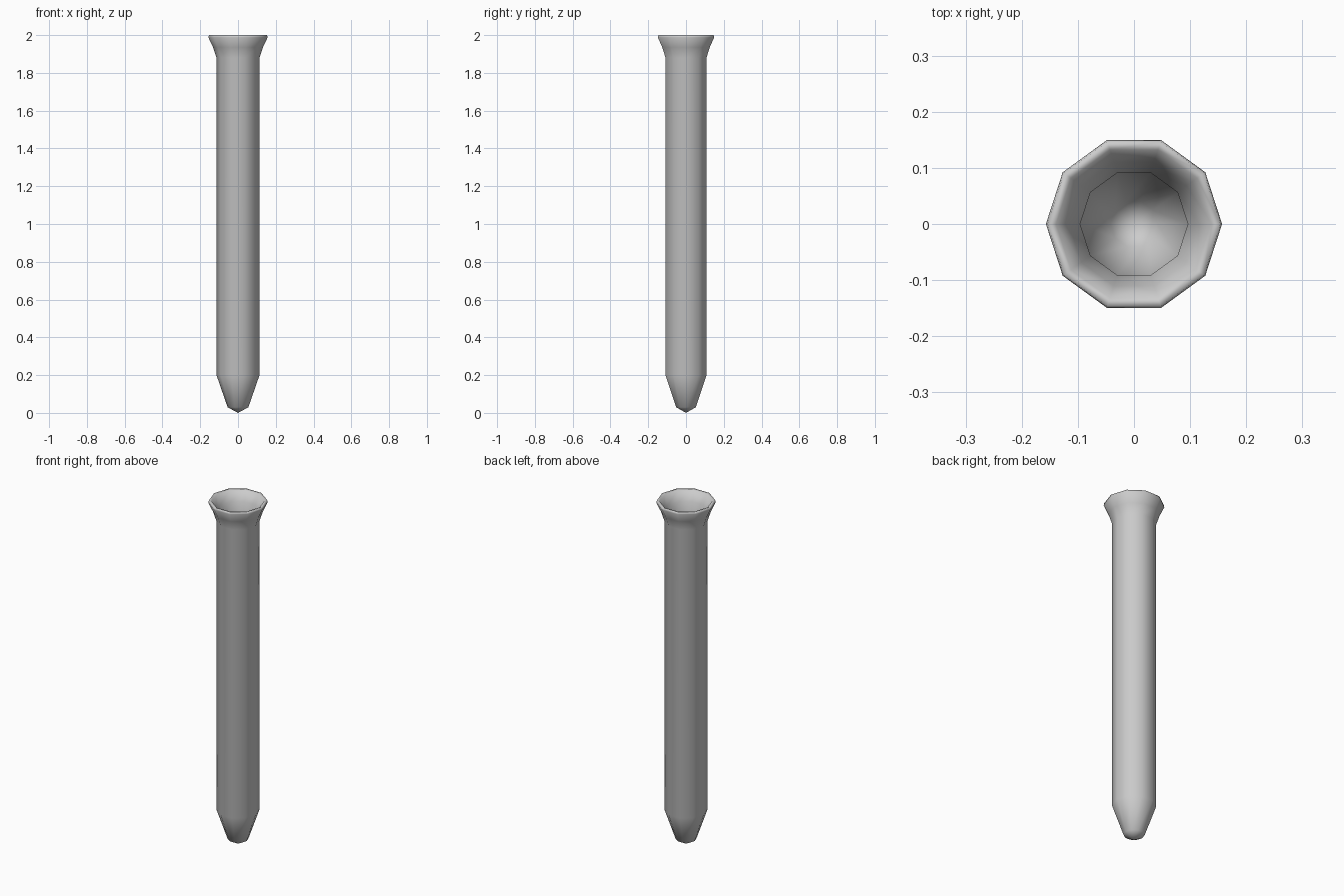
import bpy, bmesh, math

if "Cube" in bpy.data.objects:
    bpy.data.objects.remove(bpy.data.objects["Cube"])

SIDES = 10

# Closed wall profile (radius, height): outside going up, over the lip, inside going down
profile = [(0.055, 0.03), (0.114, 0.2), (0.114, 1.88), (0.132, 1.935),
           (0.157, 1.988), (0.154, 2.0), (0.139, 1.996), (0.116, 1.94),
           (0.096, 1.885), (0.096, 0.204), (0.042, 0.046)]

bm = bmesh.new()
rings = [[bm.verts.new((r * math.cos(2 * math.pi * i / SIDES),
                        r * math.sin(2 * math.pi * i / SIDES), z))
          for i in range(SIDES)] for r, z in profile]

# Tube walls
for a, b in zip(rings, rings[1:]):
    for i in range(SIDES):
        j = (i + 1) % SIDES
        bm.faces.new((a[i], a[j], b[j], b[i]))

# Outer and inner tips
for ring, z in ((rings[0], 0.0), (rings[-1], 0.024)):
    tip = bm.verts.new((0, 0, z))
    for i in range(SIDES):
        bm.faces.new((ring[i], ring[(i + 1) % SIDES], tip))

bmesh.ops.recalc_face_normals(bm, faces=bm.faces)
for f in bm.faces:
    f.smooth = True

mesh = bpy.data.meshes.new("test_tube")
bm.to_mesh(mesh)
bm.free()
tube = bpy.data.objects.new("test_tube", mesh)
bpy.context.collection.objects.link(tube)
